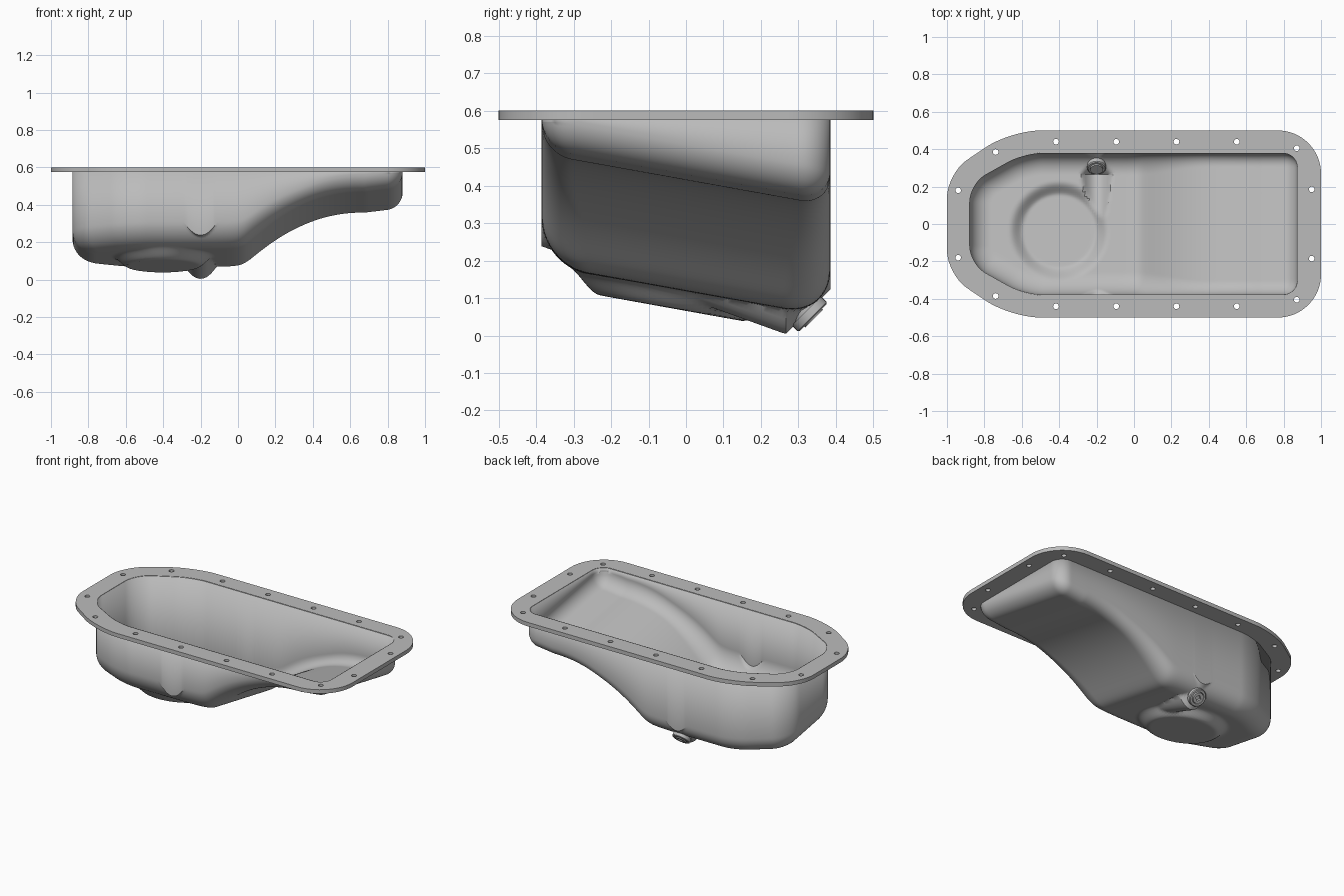
import bpy, bmesh
from math import sqrt, pi, cos, sin
from mathutils import Vector, Matrix
from mathutils.geometry import interpolate_bezier
from mathutils.kdtree import KDTree

if "Cube" in bpy.data.objects:
    bpy.data.objects.remove(bpy.data.objects["Cube"])

steel = bpy.data.materials.new("grey_steel")
steel.use_nodes = True
steel.diffuse_color = (0.5, 0.5, 0.5, 1)
steel.node_tree.nodes["Principled BSDF"].inputs["Base Color"].default_value = steel.diffuse_color


def add_object(name, bm):
    mesh = bpy.data.meshes.new(name)
    bm.to_mesh(mesh)
    bm.free()
    mesh.materials.append(steel)
    obj = bpy.data.objects.new(name, mesh)
    bpy.context.collection.objects.link(obj)
    return obj


def smooth(obj, angle=0.6):
    bpy.ops.object.select_all(action="DESELECT")
    obj.select_set(True)
    bpy.context.view_layer.objects.active = obj
    bpy.ops.object.shade_smooth_by_angle(angle=angle)


def rounded(corners, count):
    """Round each corner (x, y, cut length) and space the points evenly."""
    pts = []
    for i, (x, y, cut) in enumerate(corners):
        p = Vector((x, y))
        a = Vector(corners[i - 1][:2]) - p
        b = Vector(corners[(i + 1) % len(corners)][:2]) - p
        if cut == 0:
            pts.append(p)
            continue
        a, b = a.normalized() * cut, b.normalized() * cut
        pts += interpolate_bezier(p + a, p + a * 0.45, p + b * 0.45, p + b, 16)
    pts = [Vector(p[:2]) for p in pts]
    pts.append(pts[0])
    step = sum((q - p).length for p, q in zip(pts, pts[1:])) / count
    out, travelled = [], 0.0
    for p, q in zip(pts, pts[1:]):
        span = (q - p).length
        while len(out) < count and len(out) * step <= travelled + span:
            out.append(p.lerp(q, (len(out) * step - travelled) / max(span, 1e-9)))
        travelled += span
    return out


def symmetric(lower, count):
    """Outline from its front half, mirrored to the back."""
    upper = [(x, -y, c) for x, y, c in reversed(lower)]
    return rounded([(lower[0][0], 0, 0)] + lower + upper, count)


wall_line = symmetric([(-0.885, -0.22, 0.1), (-0.59, -0.385, 0.1), (0.88, -0.385, 0.08)], 400)
flange_line = symmetric([(-1, -0.27, 0.13), (-0.66, -0.5, 0.16), (1, -0.5, 0.23)], 240)

tree = KDTree(len(wall_line))
for i, p in enumerate(wall_line):
    tree.insert((p.x, p.y, 0), i)
tree.balance()


def edge_distance(p):
    i = tree.find((p.x, p.y, 0))[1]
    best = 1.0
    for j in (i - 1, i):
        a, b = wall_line[j], wall_line[(j + 1) % len(wall_line)]
        e = (b - a).normalized()
        best = min(best, e.x * (p.y - a.y) - e.y * (p.x - a.x))
    return max(best, 0.0)


def ease(t):
    t = min(max(t, 0.0), 1.0)
    return t * t * (3 - 2 * t)


def floor_height(p):
    # tilted floor that sweeps up to the shallow end
    run = (p.x - 0.03 + sqrt((p.x - 0.03) ** 2 + 0.0016)) / 2
    u = min(run / 0.65, 1.0)
    z = 0.07 + 0.3 * (1 - (1 - u) ** 2.2) + 0.12 * max(p.x - 0.68, 0) - 0.18 * (p.y - 0.25)
    # round sump dish
    z -= 0.05 * ease((0.27 - (p - Vector((-0.4, -0.04))).length) / 0.08)
    # fillet against the wall
    r = 0.125 - 0.045 * ease(p.x / 0.4)
    d = min(edge_distance(p), r)
    z += r - sqrt(r * r - (r - d) ** 2)
    # drain boss with an angled seat
    boss = max(0.005 + (0.262 - p.y) * 0.36, p.y - 0.262) + 9 * (p.x + 0.2) ** 2
    return min(z, boss, 0.57)


# pan bowl: rings run down the wall, then inward to a centre line
bm = bmesh.new()
rings = [[bm.verts.new((p.x, p.y, 0.598)) for p in wall_line]]
STEPS = 44
for k in range(STEPS + 1):
    t = (k / STEPS) ** 1.7
    ring = []
    for p in wall_line:
        spine = Vector((min(max(p.x, -0.5), 0.5), 0))
        q = p.lerp(spine, t)
        ring.append(bm.verts.new((q.x, q.y, floor_height(q))))
    rings.append(ring)
for top, low in zip(rings, rings[1:]):
    for i in range(len(top)):
        j = (i + 1) % len(top)
        bm.faces.new((top[i], low[i], low[j], top[j]))
bmesh.ops.remove_doubles(bm, verts=bm.verts, dist=0.0002)
bowl = add_object("pan_bowl", bm)
shell = bowl.modifiers.new("sheet_thickness", "SOLIDIFY")
shell.thickness = 0.008
shell.offset = -1
smooth(bowl)

# flange plate with bolt holes, filled from flat outlines
curve = bpy.data.curves.new("flange", "CURVE")
curve.dimensions = "2D"
curve.fill_mode = "BOTH"
curve.extrude = 0.0125


def add_loop(points):
    spline = curve.splines.new("POLY")
    spline.points.add(len(points) - 1)
    for sp, p in zip(spline.points, points):
        sp.co = (p[0], p[1], 0, 1)
    spline.use_cyclic_u = True


add_loop(flange_line)
add_loop([p * 0.995 for p in wall_line[::2]])
bolts = [(-0.94, 0.18), (-0.74, 0.385), (0.87, 0.405), (0.95, 0.185)]
bolts += [(-0.417 + 0.322 * i, 0.44) for i in range(4)]
for x, y in bolts:
    for side in (1, -1):
        add_loop([(x + 0.015 * cos(a * pi / 10), y * side + 0.015 * sin(a * pi / 10)) for a in range(20)])
source = bpy.data.objects.new("flange_outline", curve)
bpy.context.collection.objects.link(source)
bpy.context.view_layer.update()
bm = bmesh.new()
bm.from_mesh(source.to_mesh())
source.to_mesh_clear()
bpy.data.objects.remove(source)
bmesh.ops.remove_doubles(bm, verts=bm.verts, dist=0.0001)
bmesh.ops.recalc_face_normals(bm, faces=bm.faces)
bmesh.ops.translate(bm, verts=bm.verts, vec=(0, 0, 0.5875))
flange = add_object("flange", bm)
smooth(flange)

# drain fittings are turned around the axis of the boss
seat = Matrix.Translation((-0.2, 0.325, 0.062)) @ Matrix.Rotation(pi * 0.75, 4, "X") @ Matrix.Scale(-1, 4, (1, 0, 0))
seat = Matrix.Translation((-0.2, 0.325, 0.062)) @ Vector((0, 1, -1)).to_track_quat("Z", "Y").to_matrix().to_4x4()


def turned(name, profile, sides=32, inner_sides=None):
    """Lathe a (radius, height) profile around the seat axis."""
    bm = bmesh.new()
    loops = []
    for r, h in profile:
        loops.append([bm.verts.new((r * cos(a * 2 * pi / sides), r * sin(a * 2 * pi / sides), h))
                      for a in range(sides)])
    for a, b in zip(loops, loops[1:]):
        for i in range(sides):
            j = (i + 1) % sides
            bm.faces.new((a[i], a[j], b[j], b[i]))
    bm.faces.new(loops[0][::-1])
    bm.faces.new(loops[-1])
    bmesh.ops.recalc_face_normals(bm, faces=bm.faces)
    bm.transform(seat)
    obj = add_object(name, bm)
    smooth(obj)
    return obj


turned("drain_nut", [(0.045, -0.04), (0.05, -0.035), (0.05, 0)])
plug = turned("drain_plug", [(0.055, -0.005), (0.055, 0.016), (0.05, 0.02), (0.038, 0.02),
                             (0.035, 0.015), (0.033, 0.024), (0.026, 0.024)])
stem = turned("plug_stem", [(0.034, -0.05), (0.034, -0.04), (0.03, -0.03)])

# square key recess in the plug
cutter = turned("recess_cutter", [(0.02, 0.008), (0.02, 0.05)], 4)
cut = plug.modifiers.new("key_recess", "BOOLEAN")
cut.object = cutter
cut.solver = "EXACT"
cutter.hide_render = True
cutter.hide_set(True)
